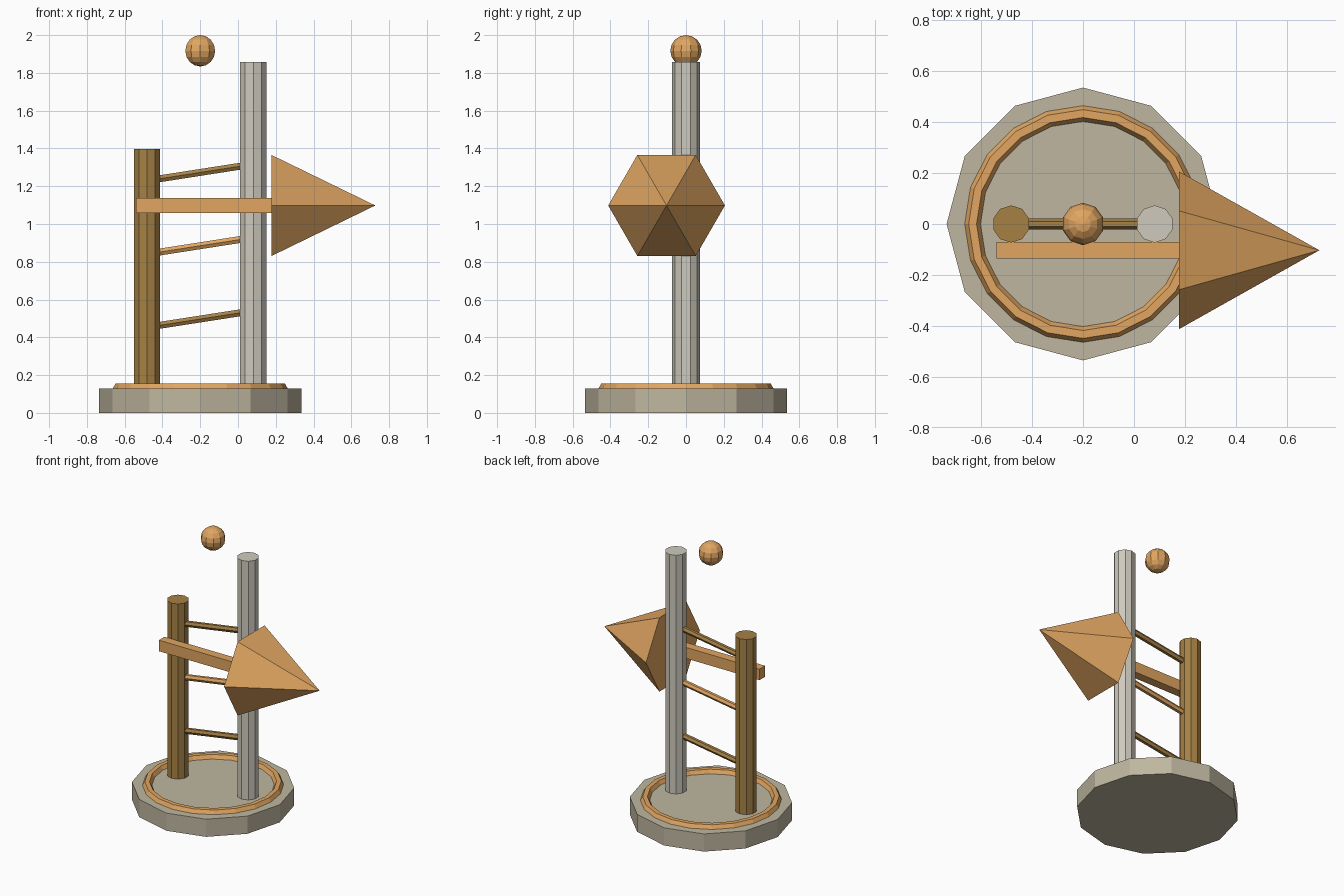
import bpy, bmesh
from math import pi, atan2, hypot, cos, sin
from mathutils import Matrix, Vector

if "Cube" in bpy.data.objects:
    bpy.data.objects.remove(bpy.data.objects["Cube"])


def material(name, rgb):
    m = bpy.data.materials.new(name)
    m.diffuse_color = (*rgb, 1)
    m.use_nodes = True
    m.node_tree.nodes["Principled BSDF"].inputs["Base Color"].default_value = m.diffuse_color
    return m


STONE = material("stone", (0.52, 0.47, 0.35))
PALE = material("pale_wood", (0.62, 0.59, 0.51))
BROWN = material("brown_wood", (0.38, 0.22, 0.06))
ORANGE = material("orange_wood", (0.75, 0.38, 0.12))


def finish(name, bm, mat):
    bmesh.ops.recalc_face_normals(bm, faces=bm.faces)
    mesh = bpy.data.meshes.new(name)
    bm.to_mesh(mesh)
    bm.free()
    mesh.materials.append(mat)
    obj = bpy.data.objects.new(name, mesh)
    bpy.context.collection.objects.link(obj)
    return obj


def rod(name, a, b, r1, sides, mat, r2=None):
    """Prism or cone running from point a to point b."""
    a, b = Vector(a), Vector(b)
    d = b - a
    # tilt about y only, so a polygon vertex always stays on the y axis
    m = Matrix.Translation((a + b) / 2) @ Matrix.Rotation(atan2(d.x, d.z), 4, 'Y')
    bm = bmesh.new()
    bmesh.ops.create_cone(bm, cap_ends=True, segments=sides, radius1=r1,
                          radius2=r1 if r2 is None else r2, depth=d.length, matrix=m)
    bmesh.ops.remove_doubles(bm, verts=bm.verts, dist=1e-5)
    return finish(name, bm, mat)


CX, DECK = -0.2, 0.128

# Round base with a raised hoop on top
rod("base", (CX, 0, 0), (CX, 0, DECK), 0.535, 12, STONE)
bpy.ops.mesh.primitive_torus_add(location=(CX, 0, DECK), major_segments=20,
                                 minor_segments=6, major_radius=0.433,
                                 minor_radius=0.031)
hoop = bpy.context.object
hoop.name = "base_hoop"
hoop.data.materials.append(ORANGE)

# Two posts of different height
rod("short_post", (-0.482, 0, DECK), (-0.482, 0, 1.398), 0.073, 10, BROWN)
rod("tall_post", (0.081, 0, DECK), (0.081, 0, 1.858), 0.073, 10, PALE)

# Slanted rungs between the posts
for i, mat in enumerate((BROWN, ORANGE, BROWN)):
    z = 0.497 + 0.388 * i
    rod(f"rung_{i + 1}", (-0.47, 0, z - 0.042), (0.07, 0, z + 0.042), 0.021, 6, mat)

# Arrow: flat shaft and six-sided head
bm = bmesh.new()
bmesh.ops.create_cube(bm, size=1, matrix=Matrix.Translation((-0.18, -0.103, 1.098))
                      @ Matrix.Diagonal((0.72, 0.064, 0.08, 1)))
finish("arrow_shaft", bm, ORANGE)
rod("arrow_head", (0.177, -0.103, 1.098), (0.727, -0.103, 1.098), 0.309, 6, ORANGE, 0)

# Floating ball
bm = bmesh.new()
bmesh.ops.create_uvsphere(bm, u_segments=10, v_segments=8, radius=0.083,
                          matrix=Matrix.Translation((CX, 0, 1.917)))
finish("ball", bm, ORANGE)
